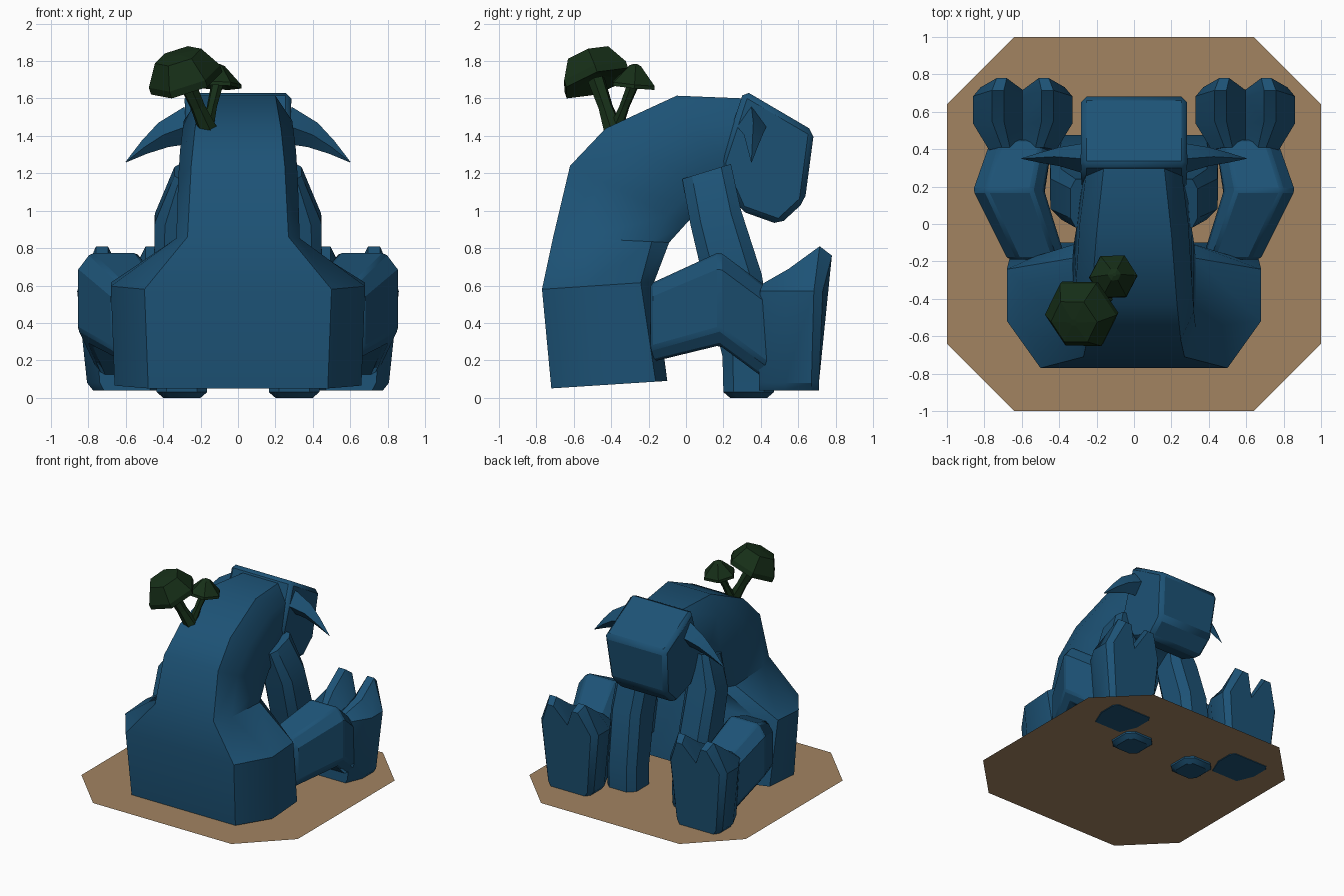
import bpy, bmesh, math
from mathutils import Vector

if "Cube" in bpy.data.objects:
    bpy.data.objects.remove(bpy.data.objects["Cube"])


def material(name, rgb):
    m = bpy.data.materials.new(name)
    m.diffuse_color = (*rgb, 1)
    m.use_nodes = True
    m.node_tree.nodes["Principled BSDF"].inputs["Base Color"].default_value = m.diffuse_color
    return m


BLUE = material("blue_hide", (0.012, 0.085, 0.18))
GREEN = material("dark_green", (0.008, 0.028, 0.009))
EARTH = material("earth", (0.36, 0.23, 0.12))


def loft(name, rings, mat, mirror=False, bevel=0.0, angle=30):
    """Skin a list of equal-length point rings and cap both ends."""
    bm = bmesh.new()
    loops = [[bm.verts.new(p) for p in r] for r in rings]
    n = len(loops[0])
    for a, b in zip(loops, loops[1:]):
        for i in range(n):
            j = (i + 1) % n
            bm.faces.new((a[i], a[j], b[j], b[i]))
    bm.faces.new(loops[0])
    if len(loops) > 1:
        bm.faces.new(loops[-1])
        bmesh.ops.recalc_face_normals(bm, faces=bm.faces)
    me = bpy.data.meshes.new(name)
    bm.to_mesh(me)
    bm.free()
    me.materials.append(mat)
    ob = bpy.data.objects.new(name, me)
    bpy.context.collection.objects.link(ob)
    bpy.context.view_layer.objects.active = ob
    bpy.ops.object.select_all(action='DESELECT')
    ob.select_set(True)
    if angle:
        bpy.ops.object.shade_smooth_by_angle(angle=math.radians(angle))
    if mirror:
        ob.modifiers.new("Mirror", 'MIRROR').use_mirror_merge = False
    if bevel:
        b = ob.modifiers.new("Bevel", 'BEVEL')
        b.width = bevel
        b.segments = 1
        b.limit_method = 'ANGLE'
        b.angle_limit = math.radians(35)
    return ob


def octagon(c, u, v, k=0.55):
    """Chamfered rectangle around c with half axes u and v."""
    c, u, v = Vector(c), Vector(u), Vector(v)
    pts = [(1, k), (k, 1), (-k, 1), (-1, k), (-1, -k), (-k, -1), (k, -1), (1, -k)]
    return [c + u * a + v * b for a, b in pts]


# ground slab: a flat octagon
c, d, zg = 1.0, 0.64, 0.045
loft("ground_patch", [[(c, -d, zg), (c, d, zg), (d, c, zg), (-d, c, zg),
                       (-c, d, zg), (-c, -d, zg), (-d, -c, zg), (d, -c, zg)]], EARTH, angle=0)


# hunched body: rings from spine point to belly point
def body_ring(by, bz, fy, fz, wb, w, wf, c1, c2):
    prof = [(wb, 0), (w, c1), (w, c2), (wf, 1)]
    prof += [(-x, t) for x, t in reversed(prof)]
    return [(x, by + (fy - by) * t, bz + (fz - bz) * t) for x, t in prof]


body = [
    (-0.72, 0.05, -0.10, 0.09, 0.48, 0.66, 0.50, 0.38, 0.90),
    (-0.77, 0.58, -0.17, 0.62, 0.50, 0.68, 0.52, 0.42, 0.88),
    (-0.71, 0.86, -0.09, 0.83, 0.27, 0.33, 0.26, 0.25, 0.85),
    (-0.62, 1.24, 0.00, 0.93, 0.25, 0.32, 0.25, 0.25, 0.85),
    (-0.43, 1.44, 0.04, 0.97, 0.23, 0.31, 0.24, 0.25, 0.85),
    (-0.05, 1.615, 0.17, 1.08, 0.20, 0.29, 0.22, 0.25, 0.85),
    (0.32, 1.60, 0.32, 1.12, 0.16, 0.25, 0.20, 0.25, 0.85)]
loft("body", [body_ring(*r) for r in body], BLUE, angle=40)

# head: side profile swept across x, jaw slightly narrower
head = [(0.31, 1.645), (0.685, 1.425), (0.635, 1.05), (0.50, 0.925), (0.29, 1.0), (0.18, 1.25)]
loft("head", [[(s * (0.285 if z > 1.2 else 0.26), y, z) for y, z in head] for s in (-1, 1)],
     BLUE, bevel=0.03)

# curved horns
horn = [((0.25, 0.35, 1.46), 0.085, 0.095), ((0.40, 0.36, 1.405), 0.05, 0.065),
        ((0.50, 0.355, 1.34), 0.028, 0.035), ((0.60, 0.35, 1.26), 0.002, 0.002)]
loft("horn", [[(x + 0.4 * rz, y, z + rz), (x, y + ry, z), (x - 0.4 * rz, y, z - rz), (x, y - ry, z)]
              for (x, y, z), ry, rz in horn], BLUE, mirror=True)

# arms reaching down to the ground between the legs
arm = [(0.27, 0.11, 1.21, 0.07, 0.13), (0.31, 0.16, 0.96, 0.135, 0.135),
       (0.315, 0.255, 0.62, 0.135, 0.15), (0.30, 0.335, 0.22, 0.135, 0.14),
       (0.30, 0.335, 0.03, 0.135, 0.135), (0.30, 0.335, 0.0, 0.10, 0.10)]
loft("arm", [octagon((x, y, z), (hx, 0, 0), (0, hy, 0.04 if z > 0.5 else 0), 0.6)
             for x, y, z, hx, hy in arm], BLUE, mirror=True)

# bent legs, lofted forward from the hip
leg = [(0.52, -0.19, 0.40, 0.155, 0.21), (0.67, 0.18, 0.53, 0.19, 0.25),
       (0.60, 0.45, 0.33, 0.165, 0.25)]
loft("leg", [octagon((x, y, z), (hx, 0, 0), (0, 0, hz), 0.65)
             for x, y, z, hx, hz in leg], BLUE, mirror=True, bevel=0.015)


# upright feet: an M-shaped outline with two toes, growing toward the toes
def foot_ring(y, w, top, notch, lean):
    half = [(0.68 * w, 0.04, 0), (0.80 * w, 0.08, 0.01), (w, 0.57, 0.3),
            (0.62 * w, top, 1), (0.38 * w, top, 1)]
    pts = half + [(0, notch, 0.1)] + [(-x, z, t) for x, z, t in reversed(half)]
    return [(0.595 + x, y + lean * t, z) for x, z, t in pts]


loft("foot", [foot_ring(0.39, 0.18, 0.61, 0.53, 0.02), foot_ring(0.53, 0.265, 0.69, 0.57, 0.02),
              foot_ring(0.67, 0.265, 0.81, 0.61, 0.045), foot_ring(0.71, 0.225, 0.76, 0.60, 0.07)],
     BLUE, mirror=True)


# mushroom-like sprouts on the back
def sprout(name, root, top, axis, stem_r, cap):
    root, top, axis = Vector(root), Vector(top), Vector(axis).normalized()
    u = axis.orthogonal().normalized()
    v = axis.cross(u)

    def ring(c, r, turn=0.0):
        return [c + (u * math.cos(a) + v * math.sin(a)) * r
                for a in (math.tau * i / 6 + turn for i in range(6))]
    loft(name + "_stem", [ring(root, stem_r * 1.4), ring(root.lerp(top, 0.5), stem_r),
                          ring(top, stem_r * 1.2)], GREEN, angle=0)
    loft(name + "_cap", [ring(top + axis * h, r, 0.3) for r, h in cap], GREEN, angle=0)


sprout("large_sprout", (-0.15, -0.38, 1.41), (-0.28, -0.48, 1.70), (-0.32, -0.34, 1), 0.04,
       [(0.04, 0.02), (0.20, -0.02), (0.20, 0.02), (0.13, 0.14), (0.02, 0.15)])
sprout("small_sprout", (-0.17, -0.38, 1.43), (-0.11, -0.28, 1.68), (0.05, 0.1, 1), 0.028,
       [(0.03, 0.02), (0.13, -0.02), (0.128, 0.0), (0.035, 0.095), (0.01, 0.105)])
